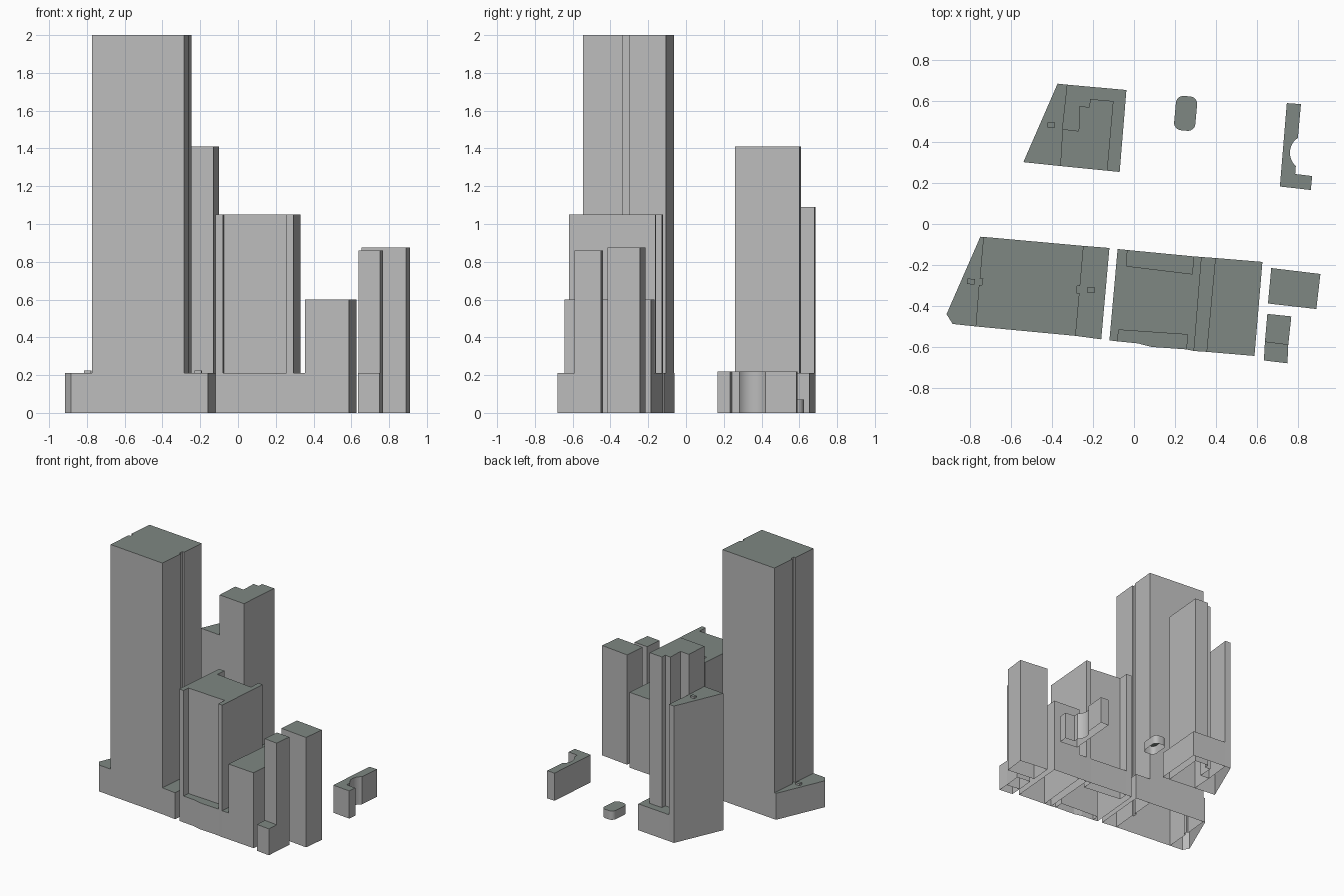
import bpy
import bmesh
import math
from mathutils import Vector, Matrix

cube = bpy.data.objects.get("Cube")
if cube:
    bpy.data.objects.remove(cube, do_unlink=True)


def make_material(name, colour):
    mat = bpy.data.materials.new(name)
    mat.use_nodes = True
    mat.diffuse_color = colour
    shader = next(n for n in mat.node_tree.nodes if n.type == 'BSDF_PRINCIPLED')
    shader.inputs["Base Color"].default_value = colour
    shader.inputs["Roughness"].default_value = 0.9
    return mat


wall_grey = make_material("wall grey", (0.5, 0.5, 0.5, 1))
roof_grey = make_material("roof green grey", (0.21, 0.245, 0.225, 1))


def signed_area(points):
    return sum(a[0] * b[1] - b[0] * a[1]
               for a, b in zip(points, points[1:] + points[:1]))


def prism(name, footprint, top, base=0.0):
    """Raise a footprint into a block with walls and a roof, open underneath."""
    points = list(footprint)
    if signed_area(points) < 0:
        points.reverse()
    bm = bmesh.new()
    low = [bm.verts.new((x, y, base)) for x, y in points]
    high = [bm.verts.new((x, y, top)) for x, y in points]
    count = len(points)
    for i in range(count):
        j = (i + 1) % count
        bm.faces.new((low[i], low[j], high[j], high[i])).material_index = 0
    bm.faces.new(high).material_index = 1
    bm.normal_update()
    mesh = bpy.data.meshes.new(name)
    bm.to_mesh(mesh)
    bm.free()
    mesh.materials.append(wall_grey)
    mesh.materials.append(roof_grey)
    obj = bpy.data.objects.new(name, mesh)
    bpy.context.collection.objects.link(obj)
    return obj


# The streets run slightly clockwise of the x axis
STREET = Matrix.Rotation(math.radians(-5.2), 2)


def street_rect(centre, width, depth, radius=0.0, steps=6):
    """Rectangle aligned with the streets, with optional rounded corners."""
    points = []
    for corner, (sx, sy) in enumerate([(1, 1), (-1, 1), (-1, -1), (1, -1)]):
        inner = Vector((sx * (width / 2 - radius), sy * (depth / 2 - radius)))
        for k in range(steps + 1 if radius else 1):
            turn = math.pi / 2 * (corner + k / steps)
            offset = Vector((math.cos(turn), math.sin(turn))) * radius
            points.append(tuple(Vector(centre) + STREET @ (inner + offset)))
    return points


def arc(start, end, rise, steps=12):
    """Circular arc between two points, bulging to the right of the chord."""
    a, b = Vector(start), Vector(end)
    half = (b - a).length / 2
    along = (b - a).normalized()
    out = Vector((along.y, -along.x))
    radius = (half * half + rise * rise) / (2 * rise)
    centre = (a + b) / 2 + out * (rise - radius)
    sweep = math.asin(half / radius)
    turns = [sweep * (2 * k / steps - 1) for k in range(steps + 1)]
    return [tuple(centre + radius * (along * math.sin(t) + out * math.cos(t)))
            for t in turns]


PODIUM = 0.21

# Tall tower: a narrow notch runs up each side
tall_left = [(-.735, -.063), (-.753, -.265), (-.738, -.265),
             (-.741, -.298), (-.757, -.298), (-.773, -.5)]
tall_right = [(-.285, -.546), (-.266, -.337), (-.281, -.337),
              (-.278, -.303), (-.263, -.303), (-.246, -.107)]
tall_objects = [
    prism("tall_tower", tall_left + tall_right, 2.0),
    prism("tall_tower_left_podium",
          tall_left + [(-.885, -.488), (-.915, -.44), (-.75, -.062)], PODIUM),
    prism("tall_tower_right_podium",
          tall_right + [(-.12, -.117), (-.16, -.563)], PODIUM),
]

# Rooftop hatches
hatches = [("left_podium_hatch", (-.796, -.281), PODIUM),
           ("right_podium_hatch", (-.21, -.322), PODIUM),
           ("wedge_hatch", (-.404, .484), 1.09)]
for name, centre, roof in hatches:
    prism(name, street_rect(centre, .036, .027), roof + .015, roof)

# Middle block: a slab with a recess in front and behind
front_recess = [(-.08, -.573), (-.075, -.517), (.26, -.54), (.256, -.612)]
back_recess = [(.29, -.158), (.285, -.244), (-.037, -.205), (-.032, -.127)]
slab_front_right, slab_back_right = (.293, -.62), (.33, -.161)
block_front_left, block_back_left = (.354, -.624), (.397, -.166)
prism("middle_slab",
      [(-.12, -.568)] + front_recess
      + [slab_front_right, slab_back_right] + back_recess + [(-.08, -.122)],
      1.05)
prism("middle_front_ledge",
      front_recess + [(.085, -.6), (.02, -.583)], PODIUM)
prism("middle_back_ledge", back_recess, PODIUM)
prism("middle_passage",
      [slab_front_right, block_front_left, block_back_left, slab_back_right],
      PODIUM)
prism("middle_low_block",
      [block_front_left, (.588, -.644), (.627, -.185), block_back_left], 0.6)

# Slim blocks at the right end of the row
prism("end_wide_block",
      [(.67, -.215), (.91, -.244), (.89, -.415), (.654, -.388)], 0.875)
slim_front = [(.639, -.576), (.753, -.59)]
prism("end_slim_block",
      slim_front + [(.768, -.451), (.651, -.439)], 0.86)
prism("end_slim_podium", slim_front + [(.749, -.68), (.634, -.666)], PODIUM)

# Rear tower: stepped shaft, wedge alongside, podium wrapping the far corner
shaft_front_left, shaft_front_right = (-.36, .283), (-.13, .26)
shaft_steps = [(-.349, .463), (-.27, .454), (-.266, .576),
               (-.217, .57), (-.215, .61), (-.1, .6)]
wedge_back = (-.325, .68)
prism("rear_shaft",
      [shaft_front_left] + shaft_steps + [shaft_front_right], 1.41)
prism("rear_wedge",
      [shaft_front_left, shaft_steps[0], wedge_back,
       (-.373, .685), (-.54, .302)], 1.09)
prism("rear_podium",
      shaft_steps + [shaft_front_right, (-.07, .254), (-.037, .654),
                     wedge_back], PODIUM)

# Small detached buildings
pavilion = prism("rounded_pavilion",
                 street_rect((.252, .54), .104, .168, radius=.036), 0.07)
curved = prism("curved_low_building",
               [(.746, .59), (.815, .585)]
               + arc((.8, .42), (.79, .283), .034)
               + [(.787, .244), (.87, .234), (.863, .166), (.712, .183)],
               0.22)

# Smooth only the curved walls
bpy.ops.object.select_all(action='DESELECT')
for obj in (pavilion, curved):
    obj.select_set(True)
bpy.context.view_layer.objects.active = curved
bpy.ops.object.shade_smooth_by_angle(angle=math.radians(30))
